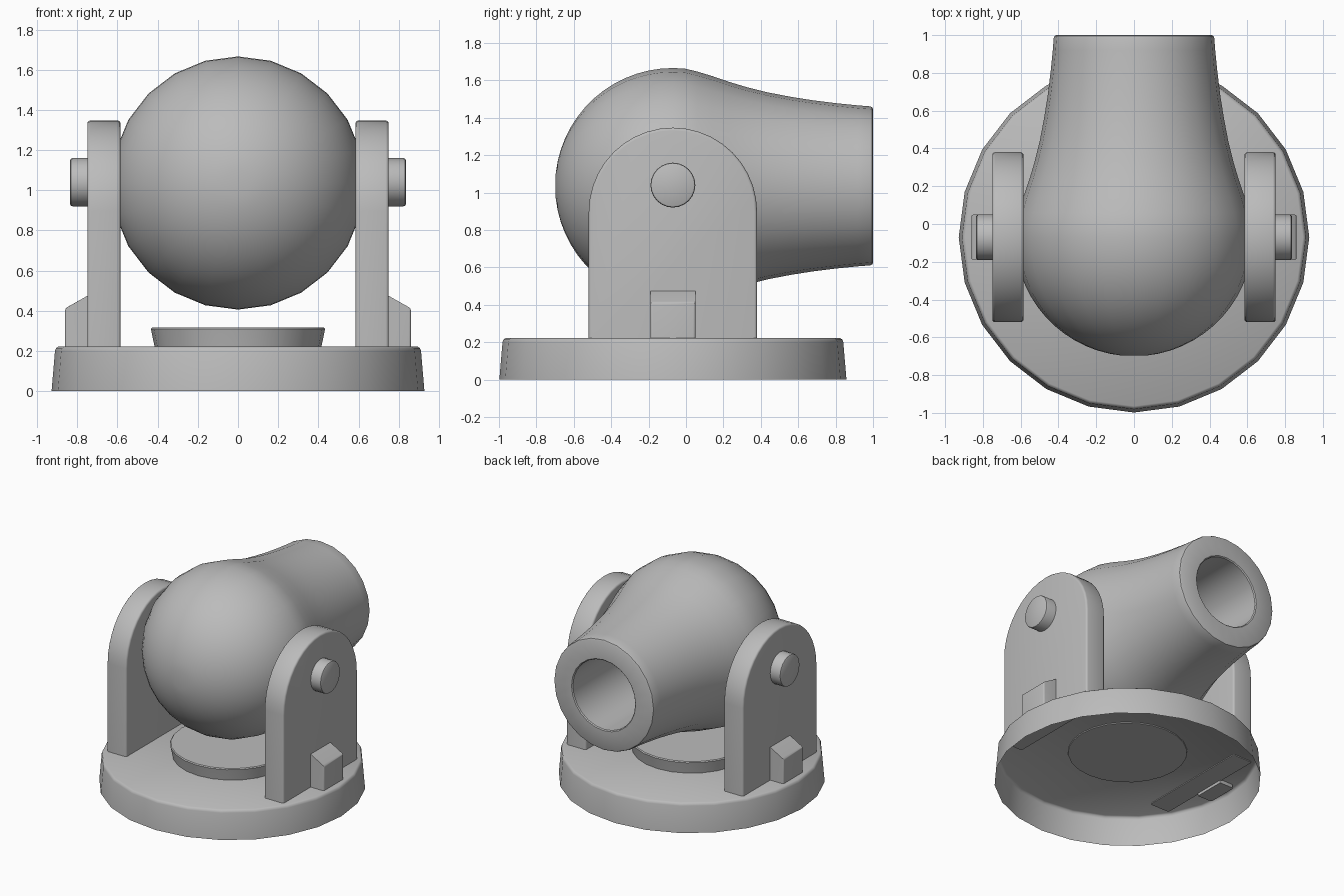
import bpy, bmesh, math
from mathutils import Vector

if "Cube" in bpy.data.objects:
    bpy.data.objects.remove(bpy.data.objects["Cube"])

CY, CZ = -0.07, 1.036          # turning axis in y, pivot height
mat = bpy.data.materials.new("grey")
mat.diffuse_color = (0.5, 0.5, 0.5, 1)
mat.use_nodes = True
mat.node_tree.nodes["Principled BSDF"].inputs["Base Color"].default_value = mat.diffuse_color


def finish(name, bm, angle=40):
    bmesh.ops.recalc_face_normals(bm, faces=bm.faces)
    me = bpy.data.meshes.new(name)
    bm.to_mesh(me)
    bm.free()
    ob = bpy.data.objects.new(name, me)
    me.materials.append(mat)
    bpy.context.collection.objects.link(ob)
    bpy.ops.object.select_all(action='DESELECT')
    ob.select_set(True)
    bpy.context.view_layer.objects.active = ob
    bpy.ops.object.shade_smooth_by_angle(angle=math.radians(angle))
    return ob


def lathe(name, profile, place, sides=24, cap_start=True, cap_end=True):
    """Sweep (radius, height) pairs; place maps (u, v, height) to a point."""
    bm = bmesh.new()
    rings = []
    for r, h in profile:
        rings.append([bm.verts.new(place(r * math.cos(a), r * math.sin(a), h))
                      for a in (2 * math.pi * i / sides for i in range(sides))])
    for a, b in zip(rings, rings[1:]):
        for i in range(sides):
            j = (i + 1) % sides
            bm.faces.new((a[i], a[j], b[j], b[i]))
    if cap_start:
        bm.faces.new(rings[0])
    if cap_end:
        bm.faces.new(rings[-1])
    return finish(name, bm)


def prism(name, outline, offset, bevel, keep):
    """Extrude an outline and round the edges accepted by keep."""
    bm = bmesh.new()
    f = bm.faces.new([bm.verts.new(p) for p in outline])
    ext = bmesh.ops.extrude_face_region(bm, geom=[f])
    bmesh.ops.translate(bm, vec=offset,
                        verts=[v for v in ext["geom"] if isinstance(v, bmesh.types.BMVert)])
    bmesh.ops.recalc_face_normals(bm, faces=bm.faces)
    edges = [e for e in bm.edges if e.calc_face_angle(0) > math.radians(35) and keep(e)]
    bmesh.ops.bevel(bm, geom=edges, offset=bevel, segments=3, profile=0.5, affect='EDGES')
    return finish(name, bm)


def upright(u, v, h):
    return (u, CY + v, h)


def lengthwise(u, v, h):
    return (u, h, CZ + v)


# Round base, a shell open underneath
lathe("base", [(0.928, 0), (0.911, 0.2), (0.906, 0.214), (0.894, 0.222)],
      upright, cap_start=False)

# Raised disc on the base
lathe("turntable_disc", [(0.414, 0.215), (0.432, 0.302), (0.434, 0.31), (0.428, 0.317)], upright)

# Ball flowing into a barrel with a hollow bore
body = [(0.63 * math.sin(a), CY - 0.63 * math.cos(a))
        for a in (math.radians(d) for d in range(6, 97, 6))]
body += [(0.611, 0.06), (0.587, 0.14), (0.556, 0.23), (0.526, 0.33), (0.499, 0.44),
         (0.476, 0.56), (0.457, 0.68), (0.441, 0.81), (0.43, 0.92), (0.425, 0.985),
         (0.421, 0.995), (0.411, 1.0), (0.272, 1.0), (0.265, 0.993), (0.265, 0.3)]
lathe("ball_and_barrel", body, lengthwise)

for side, label in ((-1, "left"), (1, "right")):
    # Arched support plate
    arch = [Vector((side * 0.585, CY + 0.45 * math.cos(a), 0.897 + 0.45 * math.sin(a)))
            for a in (math.pi * i / 20 for i in range(21))]
    arch += [Vector((side * 0.585, CY - 0.45, 0.216)), Vector((side * 0.585, CY + 0.45, 0.216))]
    bm_rim = lambda e: abs(e.verts[0].co.x - e.verts[1].co.x) < 1e-5 and \
        max(v.co.z for v in e.verts) > 0.3
    prism(label + "_support", arch, (side * 0.165, 0, 0), 0.015, bm_rim)

    # Pivot pin
    lathe(label + "_pin", [(0.12, 0.6), (0.12, 0.823), (0.117, 0.832), (0.11, 0.836)],
          lambda u, v, h: (side * h, CY + u, CZ + 0.004 + v), cap_start=False)

    # Sloped stop block at the foot of the support
    block = [Vector((side * x, CY - 0.12, z)) for x, z in
             ((0.74, 0.195), (0.861, 0.195), (0.861, 0.412), (0.74, 0.48))]
    prism(label + "_block", block, (0, 0.24, 0), 0.012,
          lambda e: min(abs(v.co.x) for v in e.verts) > 0.8 and
          max(v.co.z for v in e.verts) > 0.3)
